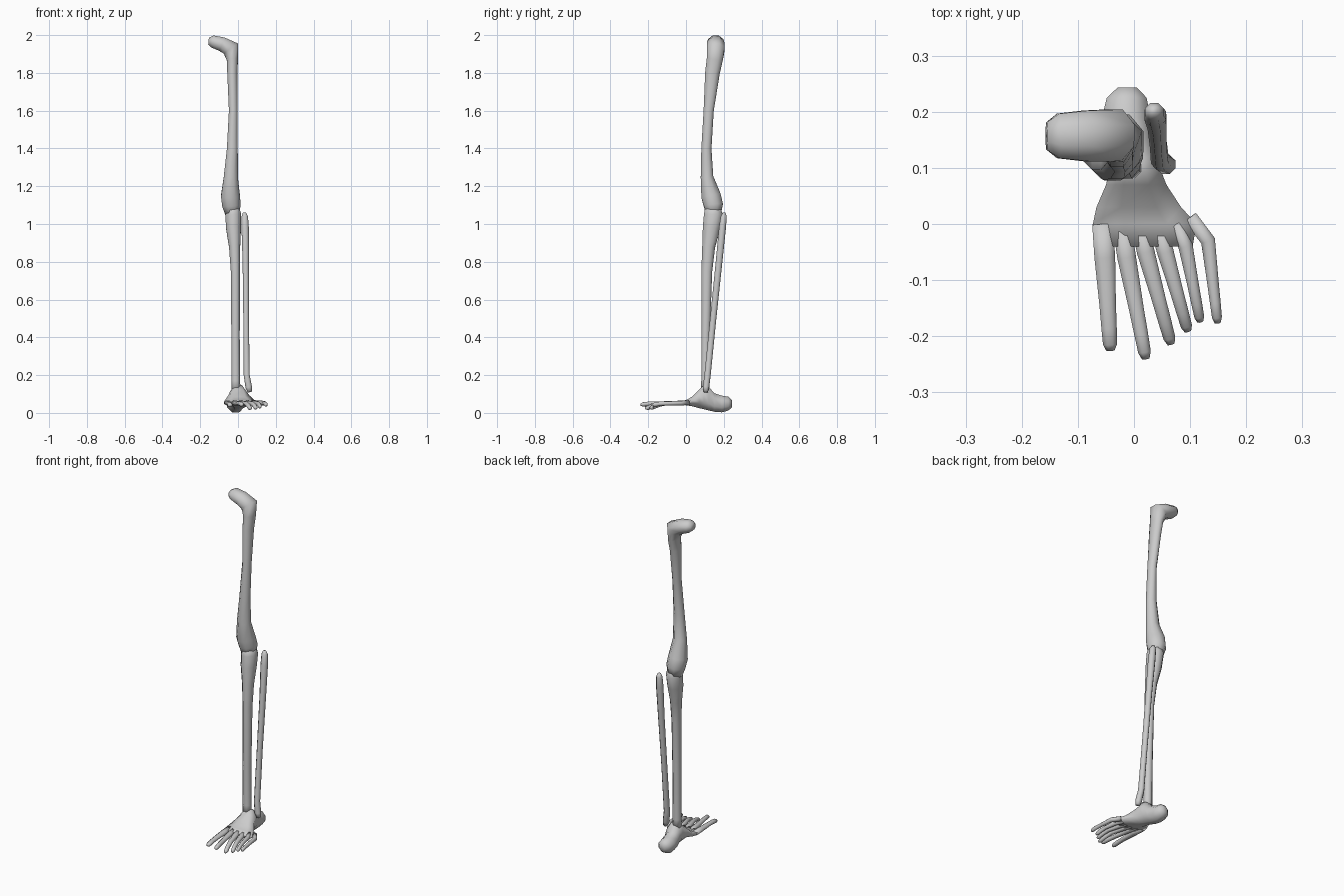
import bpy, bmesh, math
from mathutils import Vector


def loft(name, rows, ref, axis=None, sides=8):
    """Skin elliptical rings. Row = x, y, z, side radius, radius along ref."""
    bm = bmesh.new()
    pts = [Vector(r[:3]) for r in rows]
    rings = []
    for i, r in enumerate(rows):
        if axis:
            t = Vector(axis)
        else:
            a = (pts[i] - pts[i - 1]).normalized() if i else Vector()
            b = (pts[i + 1] - pts[i]).normalized() if i < len(pts) - 1 else Vector()
            t = (a + b).normalized()
        u = Vector(ref).cross(t).normalized()
        v = t.cross(u)
        rings.append([bm.verts.new(pts[i] + u * r[3] * math.cos(k) + v * r[4] * math.sin(k))
                      for k in (2 * math.pi * (j + .5) / sides for j in range(sides))])
    for a, b in zip(rings, rings[1:]):
        for j in range(sides):
            k = (j + 1) % sides
            bm.faces.new((a[j], a[k], b[k], b[j]))
    bm.faces.new(rings[0][::-1])
    bm.faces.new(rings[-1])
    bmesh.ops.recalc_face_normals(bm, faces=bm.faces)
    for f in bm.faces:
        f.smooth = True
    me = bpy.data.meshes.new(name)
    bm.to_mesh(me)
    bm.free()
    ob = bpy.data.objects.new(name, me)
    bpy.context.collection.objects.link(ob)
    return ob


Y, Z = (0, 1, 0), (0, 0, 1)

# Thigh bone with its sideways head
loft("thigh_bone", [
    (-.156, .157, 1.968, .02, .026), (-.135, .157, 1.966, .035, .043),
    (-.085, .157, 1.952, .041, .049), (-.037, .158, 1.928, .05, .05),
    (-.03, .152, 1.87, .032, .046), (-.03, .14, 1.8, .029, .042),
    (-.025, .12, 1.6, .025, .029), (-.03, .108, 1.4, .031, .029),
    (-.038, .111, 1.25, .04, .036), (-.04, .132, 1.15, .054, .056),
    (-.035, .145, 1.1, .053, .055), (-.03, .145, 1.05, .04, .042)], Y)

# Shin bone
loft("shin_bone", [
    (-.03, .14, 1.1, .035, .04), (-.025, .145, 1.05, .045, .054),
    (-.024, .135, .98, .043, .05), (-.018, .12, .88, .032, .037),
    (-.014, .11, .75, .026, .031), (-.013, .104, .4, .024, .024),
    (-.012, .102, .17, .025, .023), (-.01, .102, .11, .026, .024)], Y)

# Thin outer bone beside the shin
loft("calf_bone", [
    (.034, .202, 1.06, .009, .008), (.036, .2, 1.04, .018, .017),
    (.038, .193, .98, .021, .02), (.041, .175, .8, .018, .019),
    (.043, .144, .5, .016, .018), (.046, .114, .2, .017, .018),
    (.057, .106, .135, .019, .018), (.063, .105, .11, .012, .012)], Y)

# Heel, ankle and spreading midfoot: y, left, right, bottom, top
foot = [(.243, -.03, .006, .03, .068), (.225, -.05, .024, .012, .086),
        (.19, -.059, .031, .002, .092), (.15, -.052, .036, .005, .105),
        (.12, -.046, .044, .012, .14), (.095, -.046, .05, .018, .148),
        (.07, -.052, .06, .024, .125), (.03, -.07, .087, .035, .085),
        (0, -.077, .115, .04, .068), (-.04, -.066, .108, .043, .062)]
loft("foot", [((l + r) / 2, y, (b + t) / 2, (r - l) / 2 * 1.04, (t - b) / 2 * 1.06)
              for y, l, r, b, t in foot], Z, (0, -1, 0))

# Six toes: root x, root y, knuckle x, knuckle y, tip x, tip y, tip z, root radius
toes = [(-.056, .0, -.052, -.06, -.042, -.225, .042, .02),
        (-.022, .0, -.013, -.06, .021, -.24, .045, .018),
        (.01, .0, .021, -.05, .066, -.214, .026, .017),
        (.042, .0, .056, -.05, .096, -.191, .028, .016),
        (.075, .0, .092, -.04, .118, -.174, .034, .014),
        (.1, .012, .132, -.03, .149, -.176, .044, .014)]
for n, (x0, y0, x1, y1, x2, y2, z, r) in enumerate(toes, 1):
    at = lambda f: (x1 + (x2 - x1) * f, y1 + (y2 - y1) * f)
    loft(f"toe_{n}", [
        (x0, y0, .053, r, .013), (x1, y1, .052, r, .013),
        (*at(.5), .05, r * .8, .011), (*at(.76), (z + .052) / 2, r * .74, .012),
        (*at(.93), z, r * .68, .012), (*at(1), z - .003, r * .4, .006)], Z)
